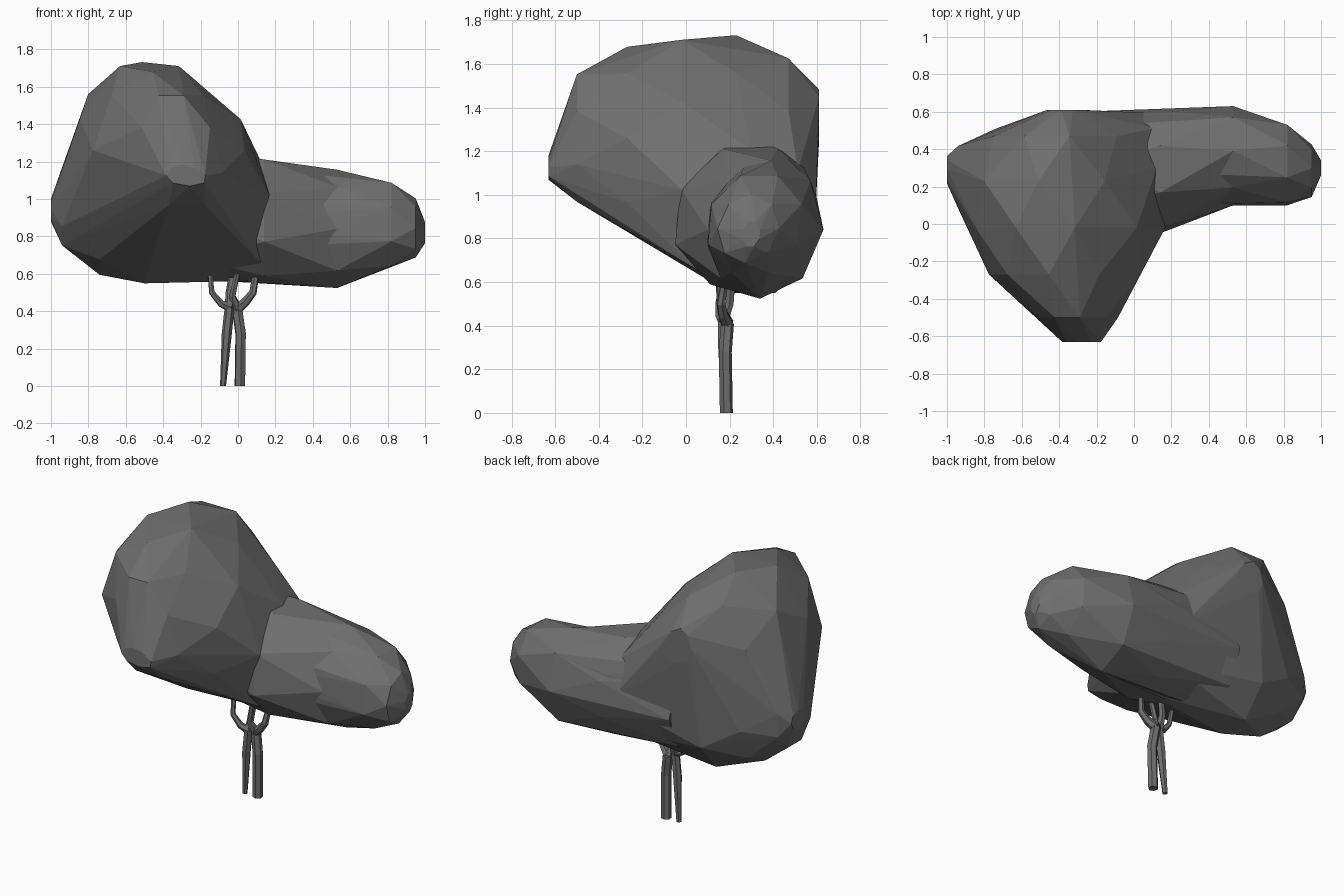
import bpy
import bmesh
import math

default = bpy.data.objects.get("Cube")
if default:
    bpy.data.objects.remove(default, do_unlink=True)


def make_material(name, colour):
    mat = bpy.data.materials.new(name)
    mat.use_nodes = True
    mat.diffuse_color = colour
    mat.node_tree.nodes["Principled BSDF"].inputs["Base Color"].default_value = colour
    return mat


grey = make_material("stone grey", (0.16, 0.16, 0.16, 1))
SIDES = 8


def rings(axis, stations, lean, taper=0.0):
    """Oval rings along an axis: (position, across range, height range)."""
    points = []
    for i, (pos, low, high, bottom, top) in enumerate(stations):
        width = high - low
        for k in range(SIDES):
            # every other ring is turned half a step to give triangular facets
            angle = math.tau * (k + i % 2 / 2) / SIDES
            rise = math.sin(angle)
            across = (low + high) / 2 - lean * rise * width
            across += width * 0.52 * math.cos(angle) * (1 - taper * rise)
            height = (bottom + top) / 2 + (top - bottom) * 0.51 * rise
            points.append((pos, across, height) if axis == "x" else (across, pos, height))
    return points


def lobe(name, points):
    """Faceted lobe wrapped tightly around its rings."""
    bm = bmesh.new()
    for point in points:
        bm.verts.new(point)
    hull = bmesh.ops.convex_hull(bm, input=bm.verts)
    bmesh.ops.delete(bm, geom=list(set(hull["geom_interior"])), context="VERTS")
    bmesh.ops.recalc_face_normals(bm, faces=bm.faces)
    mesh = bpy.data.meshes.new(name)
    bm.to_mesh(mesh)
    bm.free()
    mesh.materials.append(grey)
    obj = bpy.data.objects.new(name, mesh)
    bpy.context.collection.objects.link(obj)
    return obj


# Large crown: a tall mass with a blunt nose in front, and a low back
tall_mass = rings("y", [
    (-0.63, -0.38, -0.18, 1.07, 1.18),
    (-0.5, -0.52, -0.11, 0.95, 1.57),
    (-0.27, -0.76, 0.02, 0.85, 1.67),
    (-0.02, -0.86, 0.11, 0.71, 1.74),
    (0.23, -0.91, 0.11, 0.57, 1.72),
    (0.47, -0.76, -0.02, 0.78, 1.65),
    (0.61, -0.46, -0.28, 1.25, 1.48),
], lean=0.11, taper=0.2)
low_back = rings("x", [
    (-1.0, 0.22, 0.36, 0.88, 1.0),
    (-0.94, 0.08, 0.42, 0.74, 1.12),
    (-0.74, 0.04, 0.5, 0.6, 1.15),
    (-0.5, 0.06, 0.58, 0.53, 1.18),
    (0.12, -0.02, 0.58, 0.57, 1.2),
], lean=-0.03)
crown = lobe("crown", tall_mass + low_back)

# Side arm, and the shoulder that widens where it meets the crown
shoulder = lobe("shoulder", rings("x", [
    (-0.2, 0.0, 0.58, 0.58, 1.25),
    (0.14, -0.05, 0.58, 0.57, 1.23),
    (0.53, 0.11, 0.62, 0.53, 1.15),
], lean=-0.05))
arm = lobe("arm", rings("x", [
    (-0.3, 0.1, 0.59, 0.58, 1.15),
    (0.2, 0.1, 0.6, 0.56, 1.17),
    (0.53, 0.11, 0.62, 0.53, 1.15),
    (0.82, 0.1, 0.53, 0.63, 1.1),
    (0.95, 0.15, 0.42, 0.69, 1.0),
    (1.0, 0.26, 0.34, 0.76, 0.88),
], lean=-0.05))

# Fuse the lobes into one faceted canopy
bpy.context.view_layer.objects.active = crown
for part in (shoulder, arm):
    union = crown.modifiers.new("fuse", "BOOLEAN")
    union.operation = "UNION"
    union.solver = "EXACT"
    union.object = part
    bpy.ops.object.modifier_apply(modifier=union.name)
    bpy.data.objects.remove(part, do_unlink=True)


def limb(name, points):
    """Six-sided tapered tube through (x, y, z, radius) points."""
    curve = bpy.data.curves.new(name, "CURVE")
    curve.dimensions = "3D"
    curve.bevel_depth = 1
    curve.bevel_resolution = 1
    curve.use_fill_caps = True
    spline = curve.splines.new("POLY")
    spline.use_smooth = False
    spline.points.add(len(points) - 1)
    for p, (x, y, z, radius) in zip(spline.points, points):
        p.co = (x, y, z, 1)
        p.radius = radius
    obj = bpy.data.objects.new(name, curve)
    bpy.context.collection.objects.link(obj)
    bpy.ops.object.select_all(action="DESELECT")
    obj.select_set(True)
    bpy.context.view_layer.objects.active = obj
    bpy.ops.object.convert(target="MESH")
    obj = bpy.context.object
    obj.data.materials.clear()
    obj.data.materials.append(grey)


# Twin trunks
right_fork = (-0.045, 0.17, 0.42, 0.026)
left_fork = (-0.005, 0.19, 0.41, 0.03)
limb("right_trunk", [(-0.08, 0.185, 0, 0.016), (-0.06, 0.172, 0.28, 0.027), right_fork])
limb("left_trunk", [(0.01, 0.185, 0, 0.03), (0.014, 0.18, 0.28, 0.03), left_fork])

# Branches holding the canopy
limb("right_outer_branch", [right_fork, (-0.09, 0.155, 0.44, 0.02),
                            (-0.14, 0.15, 0.5, 0.016), (-0.15, 0.17, 0.61, 0.013)])
limb("right_inner_branch", [right_fork, (-0.045, 0.2, 0.5, 0.021), (-0.025, 0.21, 0.62, 0.019)])
limb("left_outer_branch", [left_fork, (0.04, 0.17, 0.45, 0.025),
                           (0.08, 0.16, 0.5, 0.021), (0.1, 0.18, 0.62, 0.017)])
limb("left_inner_branch", [left_fork, (-0.03, 0.16, 0.48, 0.018), (0.0, 0.15, 0.62, 0.015)])
